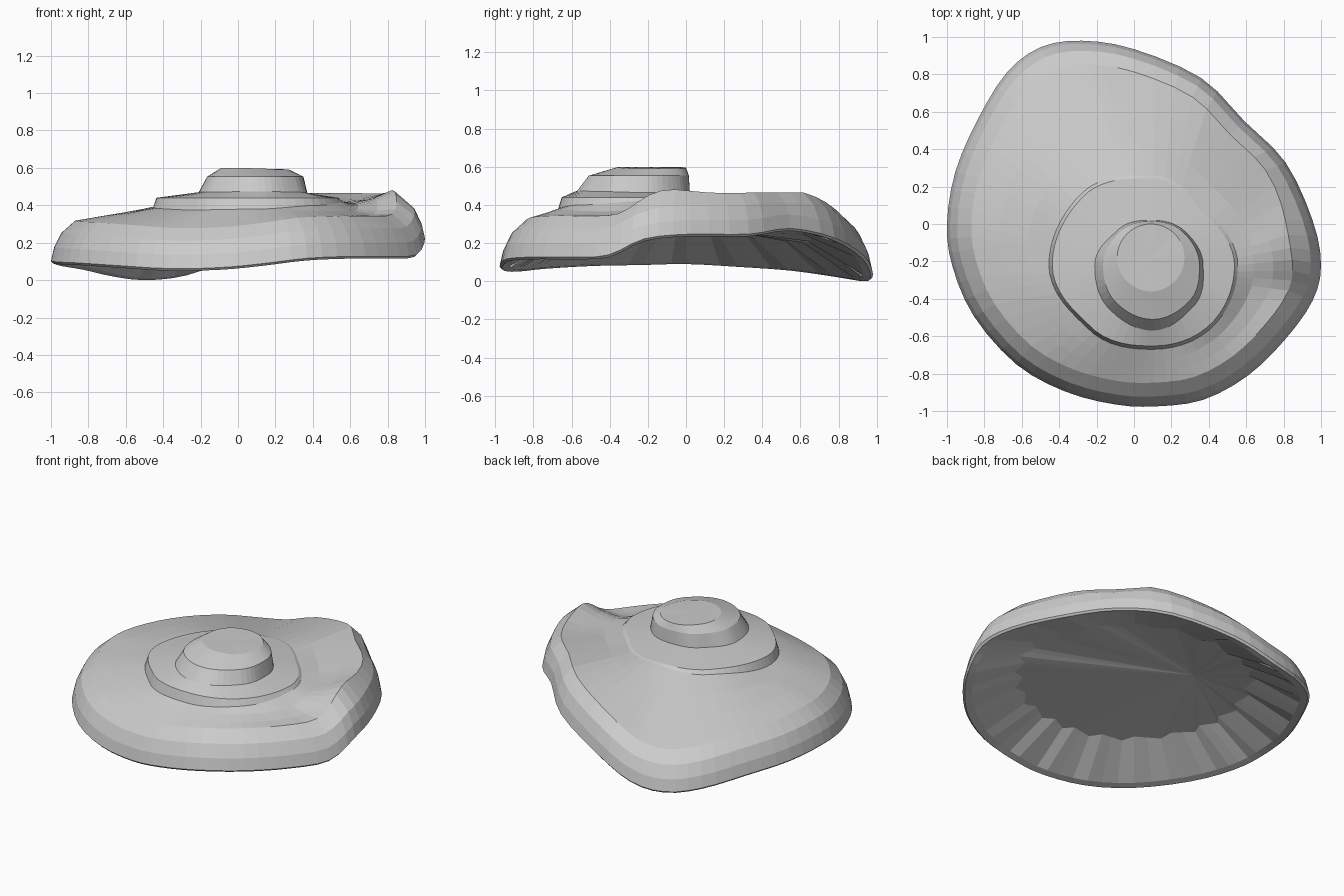
import bpy, bmesh, math
from mathutils import Vector

if "Cube" in bpy.data.objects:
    bpy.data.objects.remove(bpy.data.objects["Cube"])

# Rim outline, counter-clockwise: x, y, height of the lower edge
RIM = [Vector(p) for p in [
    (1.0, -0.22, 0.21), (0.955, 0.02, 0.235), (0.81, 0.33, 0.235), (0.59, 0.55, 0.265),
    (0.36, 0.78, 0.215), (0.0, 0.935, 0.12), (-0.28, 0.98, 0.025), (-0.5, 0.945, 0.0),
    (-0.68, 0.81, 0.02), (-0.835, 0.56, 0.055), (-0.955, 0.28, 0.075), (-1.0, 0.0, 0.09),
    (-0.97, -0.23, 0.085), (-0.855, -0.495, 0.08), (-0.63, -0.75, 0.065), (-0.37, -0.895, 0.05),
    (-0.1, -0.965, 0.055), (0.12, -0.975, 0.075), (0.37, -0.94, 0.105), (0.61, -0.81, 0.115),
    (0.81, -0.615, 0.115), (0.955, -0.41, 0.125)]]
SUB = 3
HUB = Vector((0.1, -0.22))


def spline(pts, sub):
    """Closed Catmull-Rom curve through the points."""
    out, n = [], len(pts)
    for i in range(n):
        a, b, c, d = (pts[(i + k) % n] for k in (-1, 0, 1, 2))
        for s in range(sub):
            t = s / sub
            out.append(0.5 * (2 * b + (c - a) * t + (2 * a - 5 * b + 4 * c - d) * t * t
                              + (3 * b - a - 3 * c + d) * t ** 3))
    return out


def around(values, angle):
    """Smoothly interpolate values spaced evenly round the circle from +x."""
    f = (angle / math.tau) % 1.0 * len(values)
    i = int(f)
    t = f - i
    t = t * t * (3 - 2 * t)
    return values[i % len(values)] * (1 - t) + values[(i + 1) % len(values)] * t


def skin(name, rings, cap, flip=False):
    """Bridge a stack of equal rings and fan the last one to a point."""
    bm = bmesh.new()
    rows = [[bm.verts.new(p) for p in r] for r in rings]
    n = len(rows[0])
    for lo, hi in zip(rows, rows[1:]):
        for i in range(n):
            j = (i + 1) % n
            bm.faces.new((lo[i], lo[j], hi[j], hi[i]))
    tip = bm.verts.new(cap)
    for i in range(n):
        bm.faces.new((rows[-1][i], rows[-1][(i + 1) % n], tip))
    if flip:
        bmesh.ops.reverse_faces(bm, faces=bm.faces)
    me = bpy.data.meshes.new(name)
    bm.to_mesh(me)
    bm.free()
    ob = bpy.data.objects.new(name, me)
    bpy.context.collection.objects.link(ob)


rim = spline(RIM, SUB)
for p in rim:
    p.z = max(p.z, 0.0)
angles = [math.atan2(p.y - HUB.y, p.x - HUB.x) for p in rim]


def scaled(s, dz, top=1.0):
    return [Vector((p.x * s, p.y * s, min(p.z + dz, top))) for p in rim]


def polar(radii, heights, center=HUB):
    return [Vector((center.x + around(radii, a) * math.cos(a),
                    center.y + around(radii, a) * math.sin(a),
                    around(heights, a))) for a in angles]


# Rounded outer wall up to the shoulder
wall = [scaled(s, dz, top) for s, dz, top in
        [(0.988, 0.0, 1), (1.0, 0.012, 1), (0.983, 0.085, 1),
         (0.945, 0.162, 0.41), (0.87, 0.228, 0.465)]]
# Raised lump on the right-hand shoulder
for p in wall[-1]:
    if p.x > 0:
        p.z += 0.025 * math.exp(-((p.y + 0.1) / 0.13) ** 2)
        p.x -= 0.03 * math.exp(-((p.y + 0.1) / 0.2) ** 2)

# Lower spiral step, strong at front and left, fading at the back
# (values at 0, 45, 90, ... degrees)
r1 = [0.455, 0.41, 0.48, 0.54, 0.555, 0.485, 0.45, 0.46]
step_base = polar(r1, [0.42, 0.44, 0.445, 0.42, 0.385, 0.375, 0.38, 0.40])
step_top = polar([r - 0.018 for r in r1],
                 [0.44, 0.45, 0.45, 0.445, 0.44, 0.44, 0.44, 0.44])

# Sloping field between shoulder and step, dipping on the right
field = []
for t, dip in ((0.35, 0.8), (0.7, 1.0)):
    ring = []
    for a, s, b in zip(angles, wall[-1], step_base):
        p = s.lerp(b, t)
        p.z -= 0.03 * dip * max(0.0, math.cos(a - 0.1)) ** 2
        ring.append(p)
    field.append(ring)

# Crown on top
r2 = [0.27, 0.25, 0.24, 0.265, 0.31, 0.33, 0.35, 0.31]
crown_base = polar(r2, [0.465, 0.47, 0.47, 0.47, 0.47, 0.47, 0.475, 0.47])
crown_mid = polar([0.25, 0.24, 0.235, 0.25, 0.265, 0.28, 0.29, 0.275], [0.553] * 8)
crown_top = polar([0.18] * 8, [0.592, 0.59, 0.595, 0.6, 0.6, 0.6, 0.598, 0.592],
                  Vector((0.09, -0.18)))

skin("domed_shell", wall + field + [step_base, step_top, crown_base, crown_mid, crown_top],
     (0.09, -0.18, 0.597))

# Hollow underside: thin lip, jagged inner wall and a nearly flat ceiling
ceiling = []
for i, p in enumerate(rim):
    s = (0.65, 0.70, 0.67)[i % 3]
    ceiling.append(Vector((p.x * s, p.y * s, 0.24 + 0.4 * (p.z - 0.1))))
skin("hollow_underside", [scaled(0.988, 0.0), scaled(0.945, 0.01), ceiling],
     (-0.25, 0.25, 0.26), flip=True)
